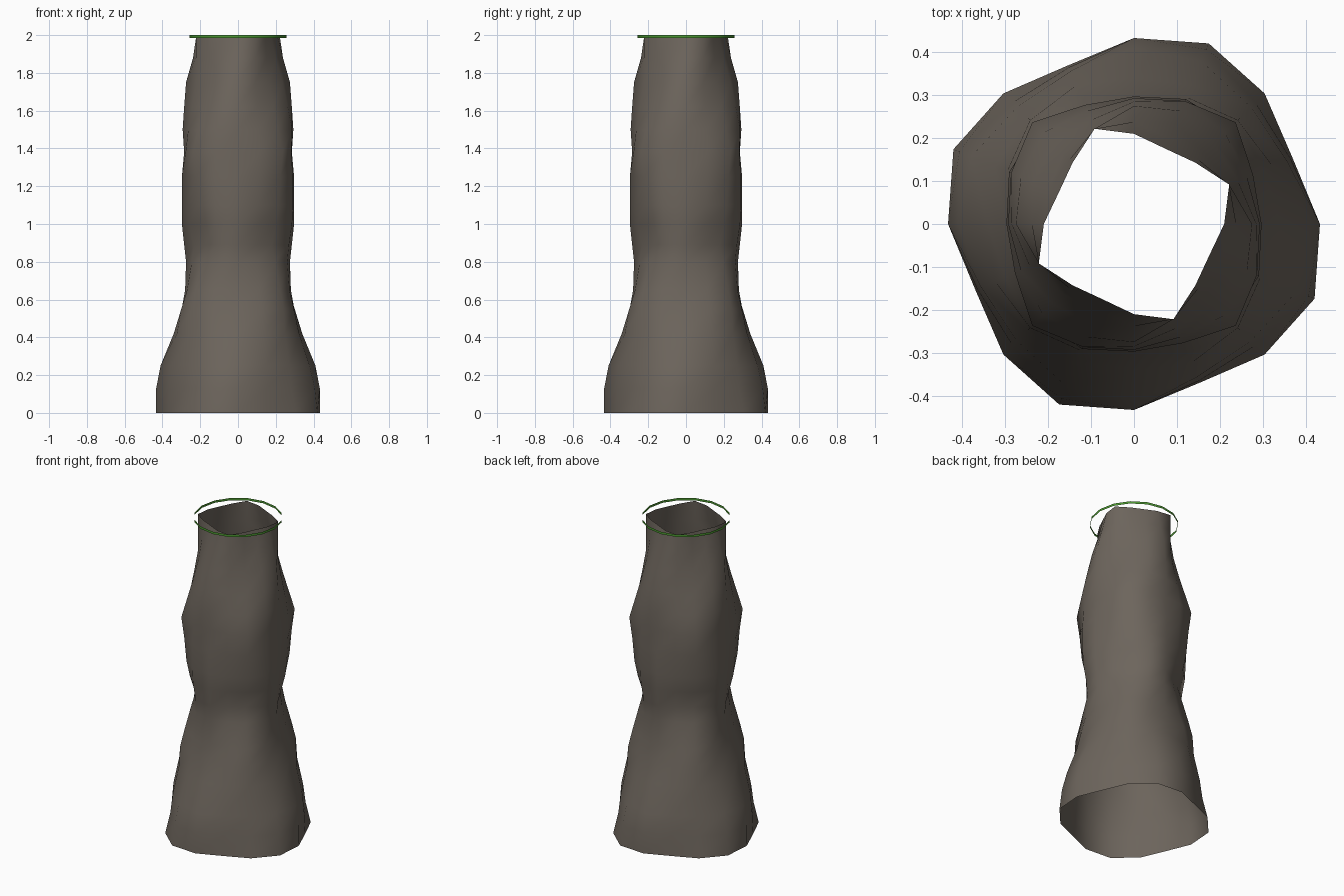
import bpy, bmesh, math

SIDES = 16

def material(name, rgb):
    m = bpy.data.materials.new(name)
    m.diffuse_color = (*rgb, 1)
    return m

def tube(name, rows, mat):
    """Open tube; each row is a height and radii repeated around the turn."""
    bm = bmesh.new()
    rings = []
    for z, *radii in rows:
        ring = []
        for i in range(SIDES):
            a = math.tau * i / SIDES
            r = radii[i % len(radii)]
            ring.append(bm.verts.new((r * math.cos(a), r * math.sin(a), z)))
        rings.append(ring)
    for lo, hi in zip(rings, rings[1:]):
        for i in range(SIDES):
            j = (i + 1) % SIDES
            bm.faces.new((lo[i], lo[j], hi[j], hi[i]))
    me = bpy.data.meshes.new(name)
    bm.to_mesh(me)
    bm.free()
    me.materials.append(mat)
    ob = bpy.data.objects.new(name, me)
    bpy.context.collection.objects.link(ob)
    me.shade_smooth()
    return ob

bark = material("grey brown bark", (0.152, 0.130, 0.108))
green = material("leaf green", (0.070, 0.300, 0.030))

# Gnarled hollow trunk: flared foot, waist, swelling, narrow top
tube("trunk", [
    (0.00, .433, .400, .430, .455),
    (0.13, .433, .395, .400, .440),
    (0.25, .410, .385, .385, .410),
    (0.42, .340, .350, .350, .350),
    (0.55, .298, .325, .342, .320),
    (0.65, .280, .292, .318, .295),
    (0.80, .275, .265, .278, .282),
    (0.89, .285, .252, .252, .292),
    (1.00, .297, .280, .285, .310),
    (1.10, .297, .290, .305, .315),
    (1.25, .297, .297, .318, .315),
    (1.38, .285, .300, .335, .305),
    (1.50, .293, .285, .300, .310),
    (1.62, .285, .262, .265, .285),
    (1.75, .275, .240, .232, .255),
    (1.88, .238, .240, .212, .215),
    (1.99, .210, .240, .202, .190),
], bark)

# Thin upright band around the rim
tube("rim_band", [(1.985, .258), (2.0, .258)], green)
